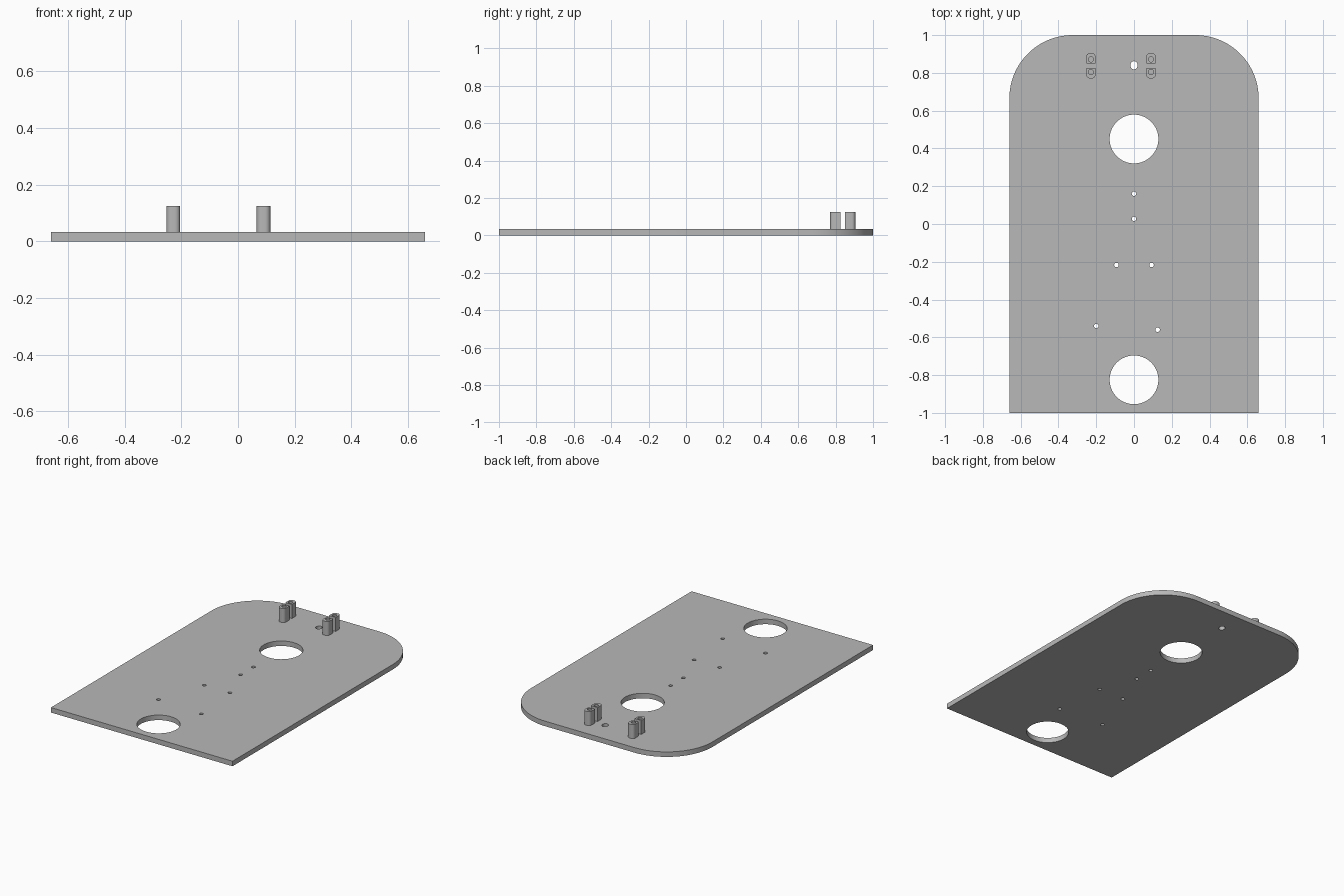
import bpy, bmesh
from math import sin, cos, pi, radians
from mathutils import Vector

cube = bpy.data.objects.get("Cube")
if cube:
    bpy.data.objects.remove(cube, do_unlink=True)

grey = bpy.data.materials.new("plain grey")
grey.use_nodes = True
grey.diffuse_color = (0.48, 0.48, 0.48, 1)
grey.node_tree.nodes["Principled BSDF"].inputs["Base Color"].default_value = grey.diffuse_color

THICK, TOP = 0.033, 0.125


def arc(cx, cy, rx, ry, start, end, steps):
    """Points along an elliptical arc, ends included."""
    angles = [radians(start + (end - start) * i / steps) for i in range(steps + 1)]
    return [(cx + rx * cos(a), cy + ry * sin(a)) for a in angles]


def ring(x, y, rx, ry, sides):
    return arc(x, y, rx, ry, 0, 360, sides)[:-1]


def rounded_panel(x0, x1, y0, y1, r, steps):
    """Rectangle whose two +y corners are rounded."""
    return ([(x0, y0), (x1, y0)]
            + arc(x1 - r, y1 - r, r, r, 0, 90, steps)
            + arc(x0 + r, y1 - r, r, r, 90, 180, steps))


def extrude_profile(name, loops, z0, z1):
    """Fill an outline with holes, then raise it from z0 to z1."""
    bm = bmesh.new()
    edges = []
    for loop in loops:
        verts = [bm.verts.new((x, y, z0)) for x, y in loop]
        edges += [bm.edges.new((a, b)) for a, b in zip(verts, verts[1:] + verts[:1])]
    bmesh.ops.triangle_fill(bm, use_beauty=True, edges=edges, normal=Vector((0, 0, 1)))
    out = bmesh.ops.extrude_face_region(bm, geom=bm.faces[:])
    raised = [g for g in out["geom"] if isinstance(g, bmesh.types.BMVert)]
    bmesh.ops.translate(bm, verts=raised, vec=(0, 0, z1 - z0))
    bmesh.ops.recalc_face_normals(bm, faces=bm.faces[:])
    mesh = bpy.data.meshes.new(name)
    bm.to_mesh(mesh)
    bm.free()
    mesh.materials.append(grey)
    obj = bpy.data.objects.new(name, mesh)
    bpy.context.collection.objects.link(obj)
    bpy.ops.object.select_all(action='DESELECT')
    obj.select_set(True)
    bpy.context.view_layer.objects.active = obj
    bpy.ops.object.shade_smooth_by_angle(angle=radians(30))
    return obj


# Base plate: two large openings, a cable hole and six screw holes
outline = rounded_panel(-0.66, 0.66, -1, 1, 0.335, 24)
openings = [ring(0, y, 0.129, 0.129, 64) for y in (0.45, -0.825)]
cable_hole = ring(0, 0.84, 0.019, 0.022, 24)
screw_spots = [(0, 0.16), (0, 0.027), (-0.093, -0.217), (0.093, -0.217),
               (-0.2, -0.54), (0.125, -0.56)]
screw_holes = [ring(x, y, 0.012, 0.012, 16) for x, y in screw_spots]
extrude_profile("base_plate", [outline, *openings, cable_hole, *screw_holes], 0, THICK)

# Bored posts in facing pairs, rounded on their outer sides
MIDDLE = 0.838
for side, x in (("right", -0.228), ("left", 0.09)):
    for place, sign in (("rear", 1), ("front", -1)):
        shape = rounded_panel(x - 0.024, x + 0.024, 0.013, 0.067, 0.018, 6)
        bore = ring(x, 0.034, 0.014, 0.014, 20)
        loops = [[(px, MIDDLE + sign * py) for px, py in loop] for loop in (shape, bore)]
        extrude_profile(f"{side}_{place}_post", loops, THICK, TOP)
